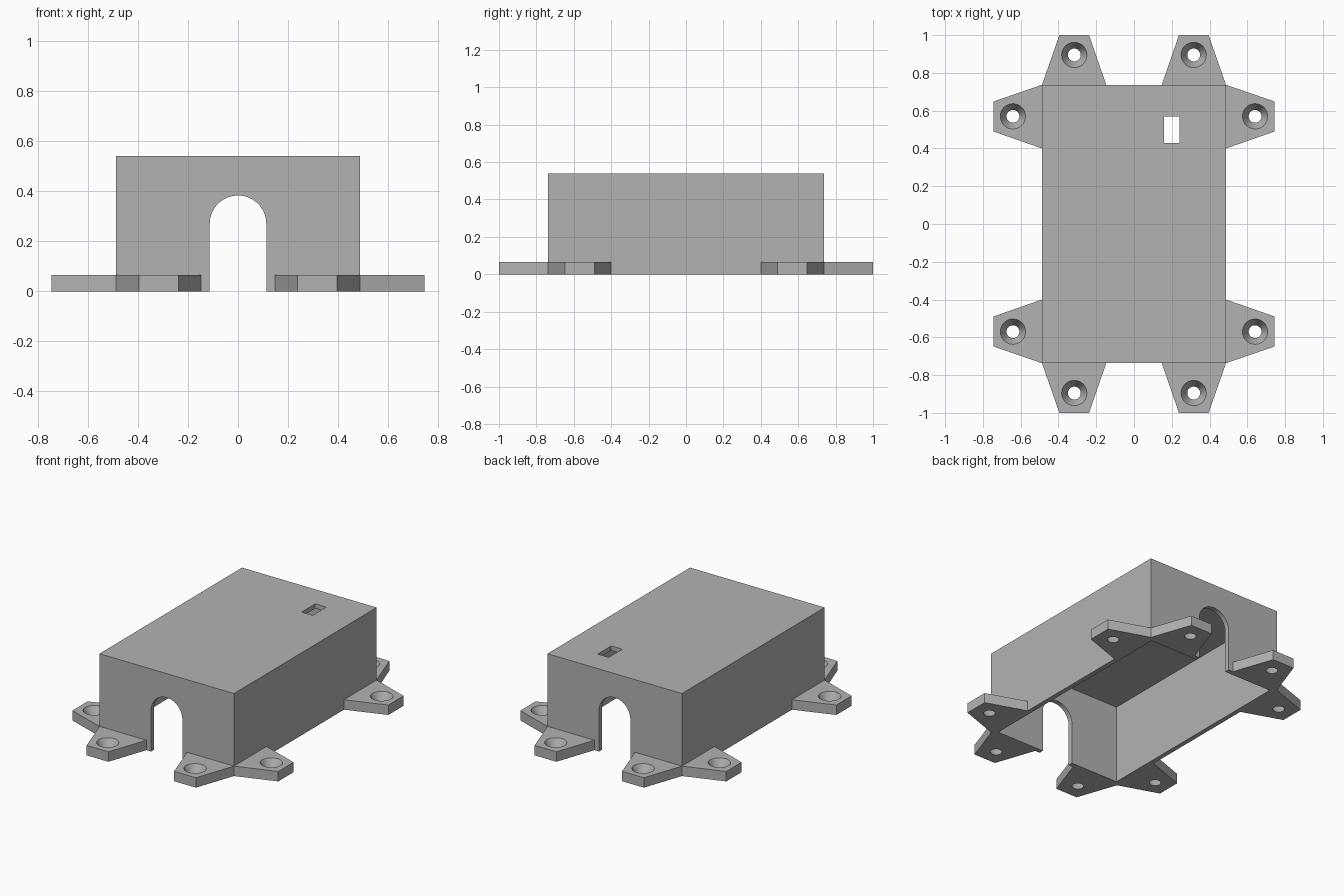
import bpy, bmesh
from math import sin, cos, pi, radians
from mathutils import Matrix, Vector

cube = bpy.data.objects.get("Cube")
if cube:
    bpy.data.objects.remove(cube, do_unlink=True)

HX, HY, HEIGHT, WALL = 0.487, 0.737, 0.54, 0.03
FOOT = 0.065

grey = bpy.data.materials.new("plain grey")
grey.use_nodes = True
grey.diffuse_color = (0.45, 0.45, 0.45, 1)
grey.node_tree.nodes["Principled BSDF"].inputs["Base Color"].default_value = (0.45, 0.45, 0.45, 1)


def add_object(name, bm):
    bmesh.ops.recalc_face_normals(bm, faces=bm.faces)
    mesh = bpy.data.meshes.new(name)
    bm.to_mesh(mesh)
    bm.free()
    mesh.materials.append(grey)
    obj = bpy.data.objects.new(name, mesh)
    bpy.context.collection.objects.link(obj)
    return obj


def box(name, low, high):
    low, high = Vector(low), Vector(high)
    bm = bmesh.new()
    place = Matrix.Translation((low + high) / 2) @ Matrix.Diagonal((*(high - low), 1))
    bmesh.ops.create_cube(bm, size=1, matrix=place)
    return add_object(name, bm)


def prism(name, outline, sweep):
    bm = bmesh.new()
    face = bm.faces.new([bm.verts.new(p) for p in outline])
    result = bmesh.ops.extrude_face_region(bm, geom=[face], use_keep_orig=True)
    verts = [v for v in result["geom"] if isinstance(v, bmesh.types.BMVert)]
    bmesh.ops.translate(bm, verts=verts, vec=sweep)
    return add_object(name, bm)


def activate(obj):
    bpy.ops.object.select_all(action="DESELECT")
    obj.select_set(True)
    bpy.context.view_layer.objects.active = obj


def cut(obj, cutter):
    cutter.hide_render = True
    mod = obj.modifiers.new("cut", "BOOLEAN")
    mod.operation, mod.solver, mod.object = "DIFFERENCE", "EXACT", cutter
    activate(obj)
    bpy.ops.object.modifier_apply(modifier=mod.name)
    bpy.data.objects.remove(cutter, do_unlink=True)


# Open-bottomed case
case = box("case", (-HX, -HY, 0), (HX, HY, HEIGHT))
cut(case, box("cavity_cutter", (WALL - HX, WALL - HY, -0.1), (HX - WALL, HY - WALL, HEIGHT - WALL)))

# Arched openings through both end walls
R, SPRING, STEPS = 0.113, 0.27, 32
arch = [(-R, -1, -0.1), (R, -1, -0.1)]
arch += [(R * cos(pi * i / STEPS), -1, SPRING + R * sin(pi * i / STEPS)) for i in range(STEPS + 1)]
cut(case, prism("arch_cutter", arch, (0, 2, 0)))

# Small slot in the lid
cut(case, box("slot_cutter", (0.16, 0.43, 0.4), (0.24, 0.57, 0.7)))
activate(case)
bpy.ops.object.shade_smooth_by_angle(angle=radians(30))


# Tapered mounting feet with countersunk holes, mirrored to all corners
def mounting_feet(name, outline, hole):
    foot = prism(name, [(x, y, 0) for x, y in outline], (0, 0, FOOT))
    bm = bmesh.new()
    slope, extra = (0.067 - 0.034) / FOOT, 0.02
    bmesh.ops.create_cone(bm, cap_ends=True, segments=40,
                          radius1=0.034 - slope * extra, radius2=0.067 + slope * extra,
                          depth=FOOT + 2 * extra, matrix=Matrix.Translation((*hole, FOOT / 2)))
    cut(foot, add_object("hole_cutter", bm))
    mirror = foot.modifiers.new("mirror", "MIRROR")
    mirror.use_axis = (True, True, False)
    mirror.use_mirror_merge = False
    activate(foot)
    bpy.ops.object.modifier_apply(modifier=mirror.name)
    bpy.ops.object.shade_smooth_by_angle(angle=radians(30))


mounting_feet("end_feet", [(0.147, HY), (HX, HY), (0.395, 1), (0.238, 1)], (0.316, 0.895))
mounting_feet("side_feet", [(HX, 0.4), (0.745, 0.49), (0.745, 0.648), (HX, HY)], (0.641, 0.57))
